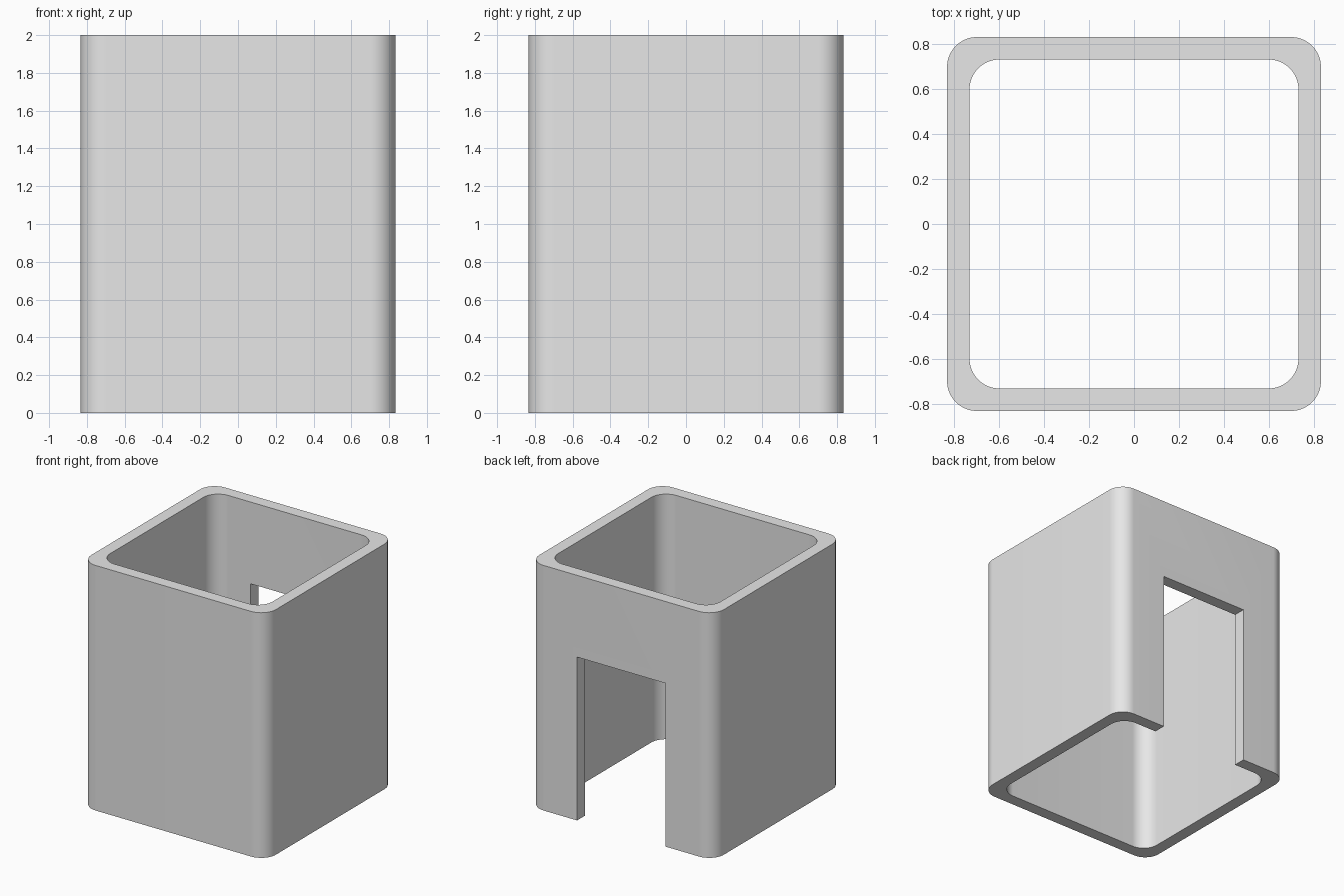
import bpy
import bmesh
from math import cos, sin, pi

cube = bpy.data.objects.get("Cube")
if cube:
    bpy.data.objects.remove(cube, do_unlink=True)

HEIGHT = 2.0
HALF = 0.833       # half of the outer width
WALL = 0.1
RADIUS = 0.133     # corner radius, inside and outside
STEPS = 16         # segments per corner


def rounded_square(half, radius):
    """Counter-clockwise outline of a square with rounded corners."""
    c = half - radius
    points = []
    for i, (sx, sy) in enumerate([(1, 1), (-1, 1), (-1, -1), (1, -1)]):
        for k in range(STEPS + 1):
            a = (i + k / STEPS) * pi / 2
            points.append((sx * c + radius * cos(a), sy * c + radius * sin(a)))
    return points


# Grey material
grey = bpy.data.materials.new("plain_grey")
grey.use_nodes = True
colour = (0.8, 0.8, 0.8, 1)
grey.diffuse_color = colour
grey.node_tree.nodes["Principled BSDF"].inputs["Base Color"].default_value = colour

# Square sleeve: outer and inner outlines joined into a closed tube
bm = bmesh.new()
rings = [[bm.verts.new((x, y, z)) for x, y in rounded_square(half, RADIUS)]
         for half, z in [(HALF, 0), (HALF, HEIGHT), (HALF - WALL, HEIGHT), (HALF - WALL, 0)]]
count = len(rings[0])
for r in range(4):
    lower, upper = rings[r], rings[(r + 1) % 4]
    for i in range(count):
        j = (i + 1) % count
        bm.faces.new((lower[i], lower[j], upper[j], upper[i]))
bmesh.ops.recalc_face_normals(bm, faces=bm.faces)
mesh = bpy.data.meshes.new("sleeve")
bm.to_mesh(mesh)
bm.free()
sleeve = bpy.data.objects.new("sleeve", mesh)
bpy.context.collection.objects.link(sleeve)
mesh.materials.append(grey)

# Doorway through the back wall, open at the bottom
bpy.ops.mesh.primitive_cube_add(size=1, location=(0, HALF - WALL / 2, 0.5665))
cutter = bpy.context.object
cutter.name = "doorway_cutter"
cutter.scale = (0.8, 0.3, 1.533)
cutter.hide_render = True
cutter.display_type = 'WIRE'
cutter.data.materials.append(grey)

cut = sleeve.modifiers.new("doorway", 'BOOLEAN')
cut.operation = 'DIFFERENCE'
cut.solver = 'EXACT'
cut.object = cutter

# Apply the cut, drop the cutter, then shade the corners smooth
bpy.ops.object.select_all(action='DESELECT')
sleeve.select_set(True)
bpy.context.view_layer.objects.active = sleeve
bpy.ops.object.modifier_apply(modifier=cut.name)
bpy.data.objects.remove(cutter, do_unlink=True)
bpy.ops.object.shade_smooth_by_angle(angle=pi / 6)
